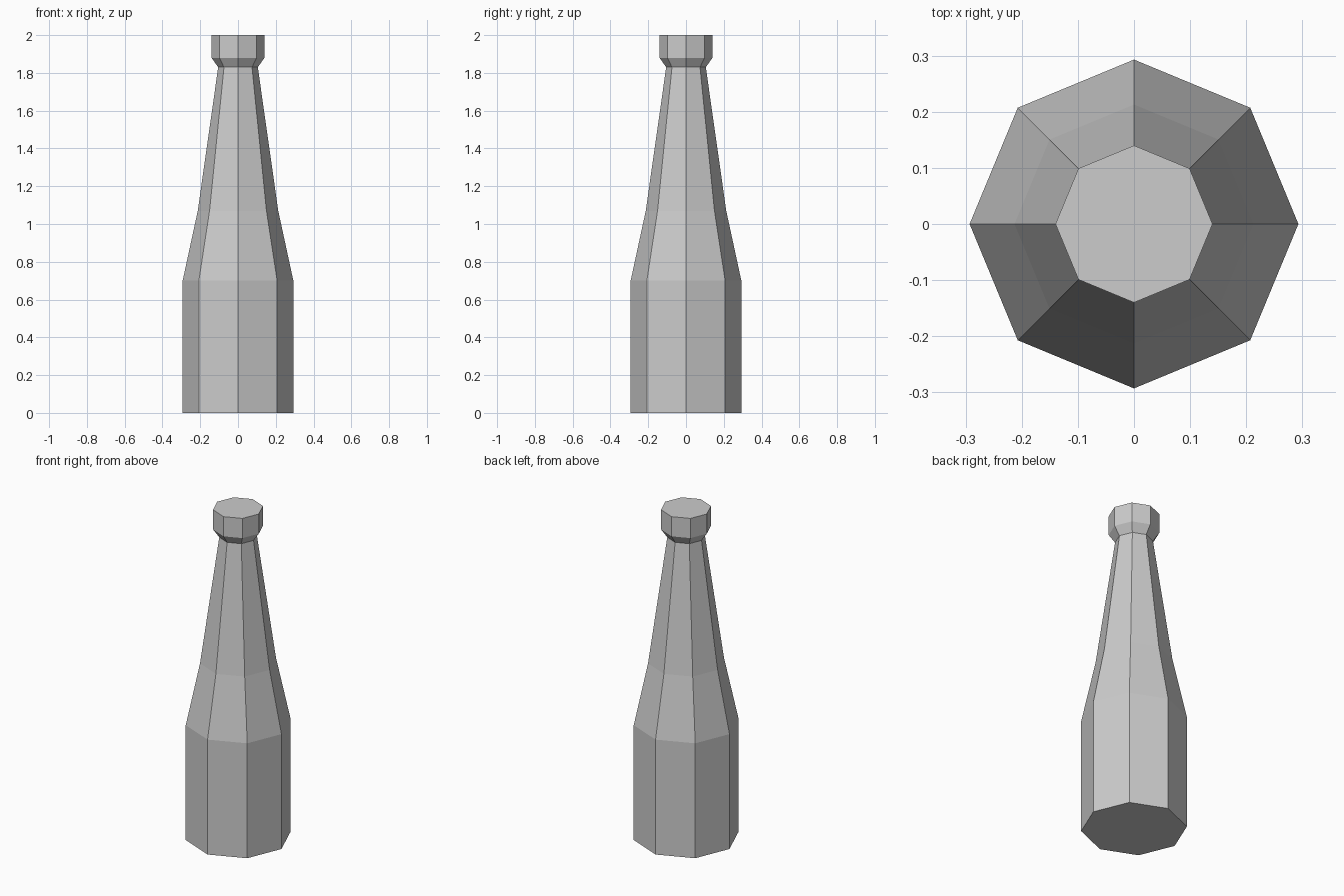
import bpy
import bmesh
from math import cos, sin, tau

cube = bpy.data.objects.get("Cube")
if cube:
    bpy.data.objects.remove(cube, do_unlink=True)

SIDES = 8

# Single plain grey material
grey = bpy.data.materials.new("light_grey")
grey.use_nodes = True
colour = (0.604, 0.604, 0.604, 1)
grey.diffuse_color = colour
grey.node_tree.nodes["Principled BSDF"].inputs["Base Color"].default_value = colour

# Radius and height: body, shoulder, neck, flared lip
profile = [
    (0.293, 0.0),
    (0.293, 0.70),
    (0.213, 1.07),
    (0.105, 1.83),
    (0.14, 1.88),
    (0.14, 2.0),
]


def lathe(name, points, material):
    """Closed faceted solid turned around the z axis."""
    bm = bmesh.new()
    rings = [
        [bm.verts.new((r * cos(tau * i / SIDES), r * sin(tau * i / SIDES), z))
         for i in range(SIDES)]
        for r, z in points
    ]
    for low, high in zip(rings, rings[1:]):
        for i in range(SIDES):
            j = (i + 1) % SIDES
            bm.faces.new((low[i], low[j], high[j], high[i]))
    # Flat base and top
    bm.faces.new(rings[0][::-1])
    bm.faces.new(rings[-1])
    bmesh.ops.recalc_face_normals(bm, faces=bm.faces)
    mesh = bpy.data.meshes.new(name)
    bm.to_mesh(mesh)
    bm.free()
    mesh.materials.append(material)
    obj = bpy.data.objects.new(name, mesh)
    bpy.context.collection.objects.link(obj)
    return obj


lathe("bottle", profile, grey)
